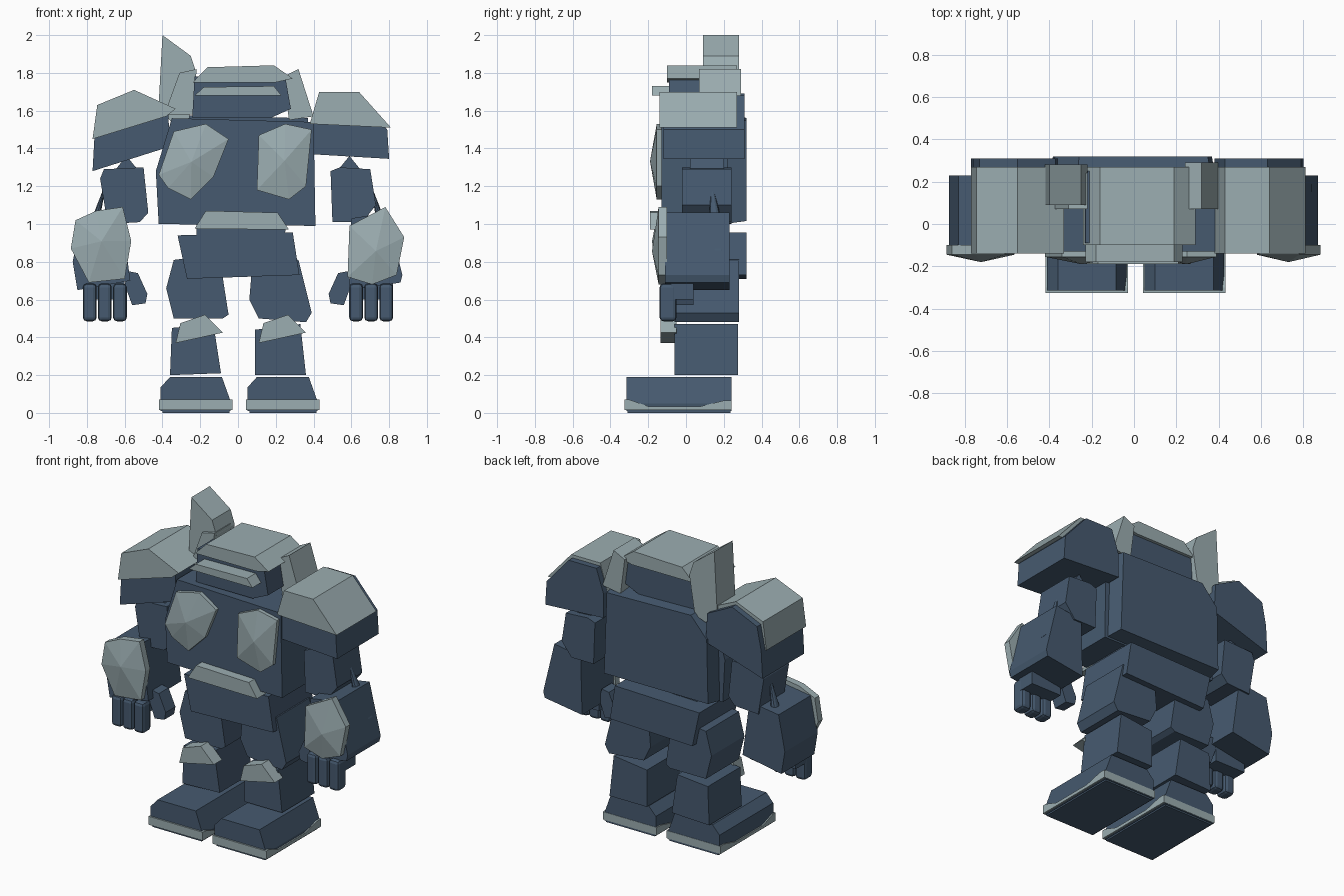
import bpy, bmesh
from mathutils import Vector

if "Cube" in bpy.data.objects:
    bpy.data.objects.remove(bpy.data.objects["Cube"])


def material(name, rgb):
    m = bpy.data.materials.new(name)
    m.diffuse_color = (*rgb, 1)
    m.use_nodes = True
    m.node_tree.nodes["Principled BSDF"].inputs["Base Color"].default_value = m.diffuse_color
    return m


DARK = material("slate blue", (0.061, 0.102, 0.160))
LIGHT = material("pale grey green", (0.33, 0.42, 0.44))


def finish(name, bm, mat):
    bmesh.ops.recalc_face_normals(bm, faces=bm.faces)
    me = bpy.data.meshes.new(name)
    bm.to_mesh(me)
    bm.free()
    me.materials.append(mat)
    ob = bpy.data.objects.new(name, me)
    bpy.context.collection.objects.link(ob)
    return ob


def prism(name, pts, y0, y1, mat, front=1.0, back=1.0, dome=None):
    """Front (x, z) outline run from y0 to y1; ends scaled; dome adds a raised middle."""
    bm = bmesh.new()
    c = Vector((sum(p[0] for p in pts), sum(p[1] for p in pts))) / len(pts)
    rings = []
    for y, s in ((y0, front), (y1, back)):
        ring = []
        for p in pts:
            q = c + (Vector(p) - c) * s
            ring.append(bm.verts.new((q.x, y, q.y)))
        rings.append(ring)
    a, b = rings
    n = len(pts)
    for i in range(n):
        j = (i + 1) % n
        bm.faces.new((a[i], a[j], b[j], b[i]))
    bm.faces.new(b)
    if dome is None:
        bm.faces.new(a)
    else:
        tip = bm.verts.new((c.x, dome, c.y))
        for i in range(n):
            bm.faces.new((a[i], a[(i + 1) % n], tip))
    return finish(name, bm, mat)


def side_prism(name, pts, x0, x1, mat):
    """Side (y, z) outline run from x0 to x1."""
    bm = bmesh.new()
    a, b = [[bm.verts.new((x, y, z)) for y, z in pts] for x in (x0, x1)]
    n = len(pts)
    for i in range(n):
        j = (i + 1) % n
        bm.faces.new((a[i], a[j], b[j], b[i]))
    bm.faces.new(a)
    bm.faces.new(b)
    return finish(name, bm, mat)


# Torso and back panel
prism("torso", [(-.42, 1.0), (.41, .99), (.40, 1.54), (-.35, 1.56), (-.435, 1.28)],
      -.13, .22, DARK)
prism("back_panel", [(-.40, 1.0), (.39, 1.0), (.37, 1.56), (-.27, 1.575), (-.39, 1.44)],
      .20, .32, DARK, back=.95)

# Chest plates
prism("chest_plate_left", [(-.42, 1.26), (-.34, 1.49), (-.17, 1.53), (-.05, 1.45),
      (-.13, 1.25), (-.25, 1.13), (-.37, 1.19)], -.155, -.11, LIGHT, dome=-.19)
prism("chest_plate_right", [(.11, 1.47), (.25, 1.53), (.39, 1.50), (.36, 1.20),
      (.27, 1.13), (.10, 1.18)], -.155, -.11, LIGHT, dome=-.19)

# Head, cap and visor
prism("head", [(-.24, 1.60), (-.23, 1.78), (.25, 1.78), (.28, 1.61), (.17, 1.56), (-.24, 1.56)],
      -.09, .25, DARK)
prism("head_cap", [(-.24, 1.75), (-.16, 1.83), (.19, 1.84), (.29, 1.77), (.20, 1.75)],
      -.10, .27, LIGHT)
prism("visor", [(-.23, 1.68), (-.18, 1.725), (.19, 1.73), (.23, 1.68)], -.18, -.08, LIGHT)

# Head fins
prism("tall_fin", [(-.40, 2.0), (-.25, 1.89), (-.22, 1.80), (-.26, 1.55), (-.34, 1.52),
      (-.42, 1.63)], .09, .28, LIGHT)
prism("left_fin", [(-.31, 1.80), (-.22, 1.82), (-.23, 1.58), (-.39, 1.58)], .07, .24, LIGHT)
prism("right_fin", [(.24, 1.78), (.32, 1.82), (.40, 1.57), (.27, 1.55)], .07, .29, LIGHT)

# Shoulder armour over dark shoulder blocks
prism("shoulder_pad_left", [(-.77, 1.45), (-.745, 1.63), (-.55, 1.71), (-.33, 1.61),
      (-.38, 1.57)], -.14, .27, LIGHT)
prism("shoulder_block_left", [(-.77, 1.28), (-.76, 1.46), (-.73, 1.61), (-.55, 1.69),
      (-.37, 1.60), (-.36, 1.41)], -.12, .31, DARK)
prism("shoulder_pad_right", [(.43, 1.70), (.64, 1.70), (.81, 1.51), (.38, 1.53)],
      -.14, .27, LIGHT)
prism("shoulder_block_right", [(.43, 1.68), (.63, 1.68), (.79, 1.50), (.80, 1.345),
      (.38, 1.37), (.38, 1.53)], -.12, .31, DARK)

# Upper arms
prism("upper_arm_left", [(-.73, 1.24), (-.71, 1.29), (-.50, 1.30), (-.475, 1.06),
      (-.52, 1.01), (-.69, 1.0)], -.02, .24, DARK)
prism("upper_arm_right", [(.49, 1.28), (.54, 1.30), (.70, 1.29), (.73, 1.10), (.66, 1.01),
      (.50, 1.01)], -.02, .24, DARK)

# Forearms with front guards
prism("forearm_left", [(-.83, 1.03), (-.62, 1.06), (-.57, .70), (-.85, .65), (-.875, .80)],
      -.11, .23, DARK)
prism("forearm_right", [(.60, 1.03), (.79, 1.06), (.87, .73), (.86, .69), (.59, .65)],
      -.11, .23, DARK)
prism("arm_guard_left", [(-.75, 1.07), (-.61, 1.09), (-.565, .91), (-.60, .71), (-.79, .69),
      (-.885, .87), (-.86, 1.02)], -.145, -.10, LIGHT, dome=-.18)
prism("arm_guard_right", [(.78, 1.09), (.88, .93), (.84, .73), (.71, .68), (.58, .72),
      (.59, .99)], -.145, -.10, LIGHT, dome=-.18)

for s, side in ((-1, "left"), (1, "right")):
    # Shoulder joint and elbow spike
    prism("arm_joint_" + side, [(s * .50, 1.25), (s * .59, 1.36), (s * .68, 1.25)],
          .02, .20, DARK)
    bm = bmesh.new()
    bmesh.ops.create_cone(bm, cap_ends=True, segments=10, radius1=.06, radius2=.008, depth=.32)
    for v in bm.verts:
        t = v.co.z / .32 + .5
        v.co = (s * (.80 - .09 * t) + v.co.x * .7, .17 - .03 * t + v.co.y, .86 + .32 * t)
    finish("elbow_spike_" + side, bm, DARK)

    # Fingers and thumb
    for i in range(3):
        bm = bmesh.new()
        bmesh.ops.create_cube(bm, size=1)
        for v in bm.verts:
            v.co = (s * (.625 + .08 * i) + v.co.x * .073, -.095 + v.co.y * .09,
                    .585 + v.co.z * .20)
        bmesh.ops.bevel(bm, geom=bm.edges[:], offset=.02, segments=2, affect='EDGES', profile=.5)
        finish(f"finger_{side}_{i + 1}", bm, DARK)
    prism("palm_" + side, [(s * .60, .70), (s * .82, .70), (s * .82, .60), (s * .60, .60)],
          -.08, .04, DARK)
    prism("thumb_" + side, [(s * .58, .75), (s * .53, .74), (s * .48, .63), (s * .49, .58),
          (s * .56, .57), (s * .60, .68)], -.06, .04, DARK)

# Waist, belt and pelvis
prism("waist", [(-.22, .90), (.24, .90), (.26, 1.02), (-.22, 1.02)], -.10, .20, DARK)
prism("belt", [(-.23, .975), (-.17, 1.07), (.21, 1.06), (.27, .97)], -.19, -.08, LIGHT)
prism("pelvis", [(-.32, .94), (.29, .955), (.325, .73), (-.27, .71)], -.10, .32, DARK)

# Thighs
prism("thigh_left", [(-.34, .81), (-.10, .84), (-.05, .52), (-.08, .50), (-.34, .50),
      (-.38, .66)], -.06, .28, DARK)
prism("thigh_right", [(.08, .84), (.32, .81), (.39, .53), (.36, .48), (.11, .50), (.06, .60)],
      -.06, .28, DARK)

# Shins and knee guards
prism("shin_left", [(-.35, .45), (-.13, .47), (-.09, .21), (-.36, .20)], -.06, .275, DARK)
prism("shin_right", [(.09, .44), (.33, .47), (.36, .20), (.09, .20)], -.06, .275, DARK)
for name, x in (("knee_guard_left", -.33), ("knee_guard_right", .11)):
    prism(name, [(x, .37), (x + .025, .475), (x + .155, .52), (x + .25, .425)],
          -.135, -.05, LIGHT)

# Feet with pale sole trim along the lower edge
for side, x in (("left", -.41), ("right", .05)):
    prism("foot_" + side, [(x, .01), (x, .135), (x + .05, .19), (x + .325, .19),
          (x + .375, .05), (x + .37, .01)], -.315, .24, DARK)
    side_prism("sole_trim_" + side, [(-.325, .015), (-.325, .07), (-.30, .07), (-.20, .035),
               (.08, .035), (.20, .065), (.242, .065), (.242, .015)],
               x - .008, x + .382, LIGHT)
    # Dark underside inside the trim
    prism("sole_" + side, [(x + .01, .0), (x + .365, .0), (x + .365, .03), (x + .01, .03)],
          -.31, .235, DARK)
